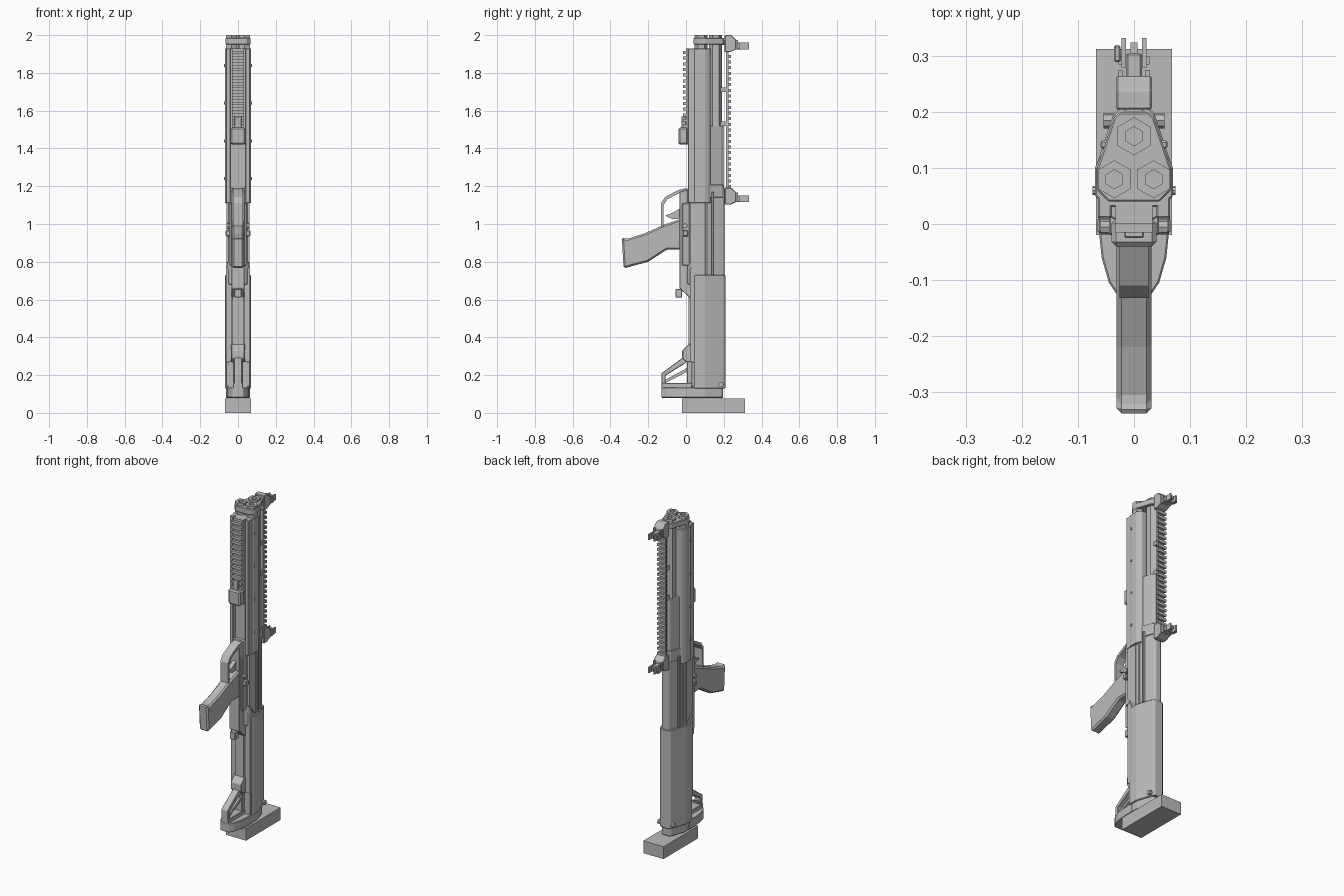
import bpy
import bmesh
from math import sin, cos, tau
from mathutils import Vector

if "Cube" in bpy.data.objects:
    bpy.data.objects.remove(bpy.data.objects["Cube"])

shade = (.5, .5, .5, 1)
grey = bpy.data.materials.new("plain_grey")
grey.use_nodes = True
grey.diffuse_color = shade
grey.node_tree.nodes["Principled BSDF"].inputs["Base Color"].default_value = shade


def finish(name, bm, bevel, paired):
    bmesh.ops.recalc_face_normals(bm, faces=bm.faces)
    mesh = bpy.data.meshes.new(name)
    bm.to_mesh(mesh)
    bm.free()
    mesh.materials.append(grey)
    part = bpy.data.objects.new(name, mesh)
    bpy.context.collection.objects.link(part)
    if bevel:
        chamfer = part.modifiers.new("Chamfer", 'BEVEL')
        chamfer.width, chamfer.segments = bevel, 1
    if paired:
        part.modifiers.new("Mirror", 'MIRROR').use_mirror_merge = False


def sweep(name, outline, travel, bevel=0, paired=False):
    """Solid made by moving a flat outline along a straight line."""
    bm = bmesh.new()
    face = bm.faces.new([bm.verts.new(point) for point in outline])
    moved = bmesh.ops.extrude_face_region(bm, geom=[face], use_keep_orig=True)
    verts = [item for item in moved["geom"] if isinstance(item, bmesh.types.BMVert)]
    bmesh.ops.translate(bm, verts=verts, vec=Vector(travel))
    finish(name, bm, bevel, paired)


def slab(name, profile, width, x=0, bevel=0):
    """Side profile of (y, z) points; a slab off the centre is mirrored."""
    outline = [(x - width / 2, y, z) for y, z in profile]
    sweep(name, outline, (width, 0, 0), bevel, paired=x > 0)


def box(name, width, front, back, bottom, top, x=0, bevel=0):
    corners = [(front, bottom), (back, bottom), (back, top), (front, top)]
    slab(name, corners, width, x, bevel)


def disc(name, radius, width, y, z, x=0):
    turns = [step * tau / 8 for step in range(8)]
    slab(name, [(y + radius * cos(a), z + radius * sin(a)) for a in turns], width, x)


def column(name, girth, front, back, bottom, top, corner=.02, bevel=.003):
    """Upright body: chamfered at the front, tapering behind the waist."""
    rear = girth - (back - waist) * taper
    half = [(girth - corner, front), (girth, front + corner), (girth, waist), (rear, back - corner / 2),
            (rear - corner / 2, back)]
    ring = half + [(-x, y) for x, y in reversed(half)]
    sweep(name, [(x, y, bottom) for x, y in ring], (0, 0, top - bottom), bevel)


def tube(name, x, y, bottom, top):
    """Six-sided tube with a blind bore."""
    bm = bmesh.new()
    rings = []
    for radius, z in ((bore * 2, bottom), (bore * 2, top), (bore, top), (bore, top - bore)):
        turns = [step * tau / 6 for step in range(6)]
        rings.append([bm.verts.new((x + radius * sin(a), y + radius * cos(a), z)) for a in turns])
    for lower, upper in zip(rings, rings[1:]):
        for i in range(6):
            bm.faces.new((lower[i - 1], lower[i], upper[i], upper[i - 1]))
    bm.faces.new(rings[0])
    bm.faces.new(rings[-1])
    finish(name, bm, bevel=0, paired=x > 0)


# Shared levels and measures
waist, taper, bore = .1, .3, .017
muzzle = 2
forend_top = muzzle - .07
forend_bottom = 1.11
receiver_top = 1.19
stock_top = .73
stock_bottom = .08
body_back = .205
fine = .003

# Display base
box("base_block", width=.136, front=-.02, back=.313, bottom=0, top=.075)

# Tubes and the clamp at their upper end
tube("upper_tube", x=0, y=.157, bottom=forend_bottom, top=muzzle)
tube("lower_tube", x=.035, y=.08, bottom=forend_bottom, top=muzzle)
column("end_clamp", girth=.066, front=.04, back=.2, bottom=forend_top + .02, top=muzzle - .015)

# Sliding forend
column("forend", girth=.07, front=.03, back=.13, bottom=forend_bottom, top=forend_top)
box("forend_edge", width=.025, front=.01, back=.05, bottom=forend_bottom, top=forend_top, x=.052, bevel=fine)
column("upper_shroud", girth=.056, front=.08, back=.198, bottom=receiver_top, top=1.52)
column("forend_collar", girth=.062, front=.06, back=.2, bottom=receiver_top - .05, top=receiver_top + .02)
for step in range(4):
    disc("forend_screw", radius=.008, width=.008, y=.06, z=receiver_top + .05 + step * .2, x=.07)

# Front accessory rail and its stop
rail_bottom = 1.42
box("front_rail", width=.066, front=0, back=.04, bottom=rail_bottom, top=forend_top)
for step in range(14):
    z = rail_bottom + .09 + step * .03
    box("front_rail_tooth", width=.066, front=-.015, back=0, bottom=z, top=z + .016)
box("handstop", width=.08, front=-.04, back=.01, bottom=rail_bottom, top=rail_bottom + .09, bevel=.008)
box("handstop_neck", width=.036, front=-.025, back=0, bottom=rail_bottom, top=rail_bottom + .15, bevel=fine)

# Rear sighting rail
rail_front, rail_back = .212, .226
box("sight_rail", width=.04, front=rail_front, back=rail_back, bottom=forend_bottom, top=muzzle - .03)
for step in range(24):
    z = receiver_top + step * .03
    box("sight_rail_tooth", width=.056, front=rail_back, back=rail_back + .012, bottom=z, top=z + .016)
for z in (forend_bottom + .05, 1.53, 1.71, muzzle - .04):
    box("rail_support", width=.03, front=.18, back=rail_front, bottom=z - .012, top=z + .012)

# Folding sights, alike at both ends of the rail
for name, z in (("upper_sight", muzzle - .045), ("lower_sight", forend_bottom + .037)):
    low, high = z - .03, z + .005
    foot = [(.205, z - .045), (.235, z - .045), (.265, low), (.265, z + .02), (.24, z + .045), (.205, z + .045)]
    slab(name + "_foot", foot, width=.064, bevel=fine)
    box(name + "_arm", width=.028, front=.25, back=.305, bottom=low, top=high, bevel=fine)
    box(name + "_bridge", width=.056, front=.285, back=.3, bottom=low, top=z)
    box(name + "_post", width=.012, front=.3, back=.325, bottom=z - .02, top=z)
    box(name + "_ear", width=.008, front=.25, back=.276, bottom=low, top=z + .02, x=.025)
    box(name + "_wing", width=.008, front=.28, back=.333, bottom=low, top=high, x=.018)
    sweep(name + "_knob", [(-.036, y, h) for y, h in ((.29, low), (.32, low), (.32, high), (.29, high))],
          travel=(.012, 0, 0), bevel=fine)

# Receiver with fluted sides
column("receiver", girth=.057, front=.008, back=body_back, bottom=stock_top - .05, top=receiver_top)
for y in (waist, waist + .035):
    box("receiver_rib", width=.014, front=y, back=y + .014, bottom=stock_top, top=receiver_top - .02,
        x=.053, bevel=fine)
panel = [(.02, .8), (.085, stock_top), (.085, forend_bottom), (.02, forend_bottom)]
slab("receiver_panel", panel, width=.012, x=.056)
box("latch", width=.03, front=-.016, back=.01, bottom=.935, top=.965, x=.05, bevel=fine)
disc("pivot_pin", radius=.014, width=.03, y=-.005, z=.99, x=.045)
lower = [(-.035, .66), (.03, .6), (.03, receiver_top), (-.035, receiver_top - .02)]
slab("lower_receiver", lower, width=.068, bevel=fine)
box("lower_block", width=.09, front=-.02, back=.02, bottom=.78, top=forend_bottom, bevel=fine)
box("release_catch", width=.036, front=-.055, back=-.02, bottom=.61, top=.655, bevel=fine)

# Trigger, guard and grip
guard_front, guard_wall = -.132, .012
outer = [(0, receiver_top), (-.04, receiver_top - .01), (-.11, 1.143), (guard_front, forend_bottom),
         (guard_front, .98)]
inner = [(y + guard_wall, z - guard_wall) for y, z in outer]
slab("trigger_guard", outer + inner[::-1], width=.052)
slab("trigger", [(-.02, 1.09), (-.07, 1.06), (-.11, 1.045), (-.07, 1.025), (-.02, 1.03)], width=.024)
grip = [(-.34, .93), (-.33, .765), (-.2, .8), (-.1, .865), (-.02, .865), (-.02, 1.03), (-.12, .995),
        (-.22, .95), (-.315, .92)]
slab("grip", grip, width=.062, bevel=.009)

# Shoulder stock
column("stock_shell", girth=.069, front=.03, back=body_back + .003, bottom=stock_bottom + .05, top=stock_top)
column("stock_foot", girth=.062, front=.03, back=body_back - .01, bottom=stock_bottom, top=stock_bottom + .06)
strake = [(.022, .27), (.06, .27), (.06, stock_top), (.035, stock_top + .05), (.022, stock_top + .03)]
slab("stock_side_rail", strake, width=.032, x=.048)
box("stock_side_plate", width=.034, front=.03, back=.062, bottom=.14, top=.27, x=.047, bevel=fine)
disc("stock_pin", radius=.014, width=.02, y=.185, z=.15, x=.045)
box("stock_spine", width=.06, front=.012, back=.05, bottom=.3, top=.66)
slab("stock_knee", [(.02, .37), (-.02, .33), (-.02, .29), (0, .27), (.04, .27)], width=.072, bevel=fine)

# Open strut frame and butt plate
frame_front, floor = -.13, .13
brace = [(0, .305), (frame_front, .21), (frame_front, floor), (frame_front + .022, floor),
         (frame_front + .022, .198), (0, .265)]
slab("diagonal_strut", brace, width=.044, bevel=fine)
slab("inner_strut", [(.01, .24), (-.11, .175), (-.11, .158), (.01, .22)], width=.028)
box("frame_upright", width=.048, front=.005, back=.04, bottom=floor, top=.3, bevel=fine)
box("frame_floor", width=.052, front=frame_front, back=.04, bottom=floor, top=floor + .028, bevel=fine)
half = [(.028, frame_front), (.045, -.105), (.058, -.06), (.064, 0), (.064, .06)]
butt = half + [(-x, y) for x, y in reversed(half)]
sweep("butt_plate", [(x, y, stock_bottom) for x, y in butt], travel=(0, 0, .055), bevel=fine)
